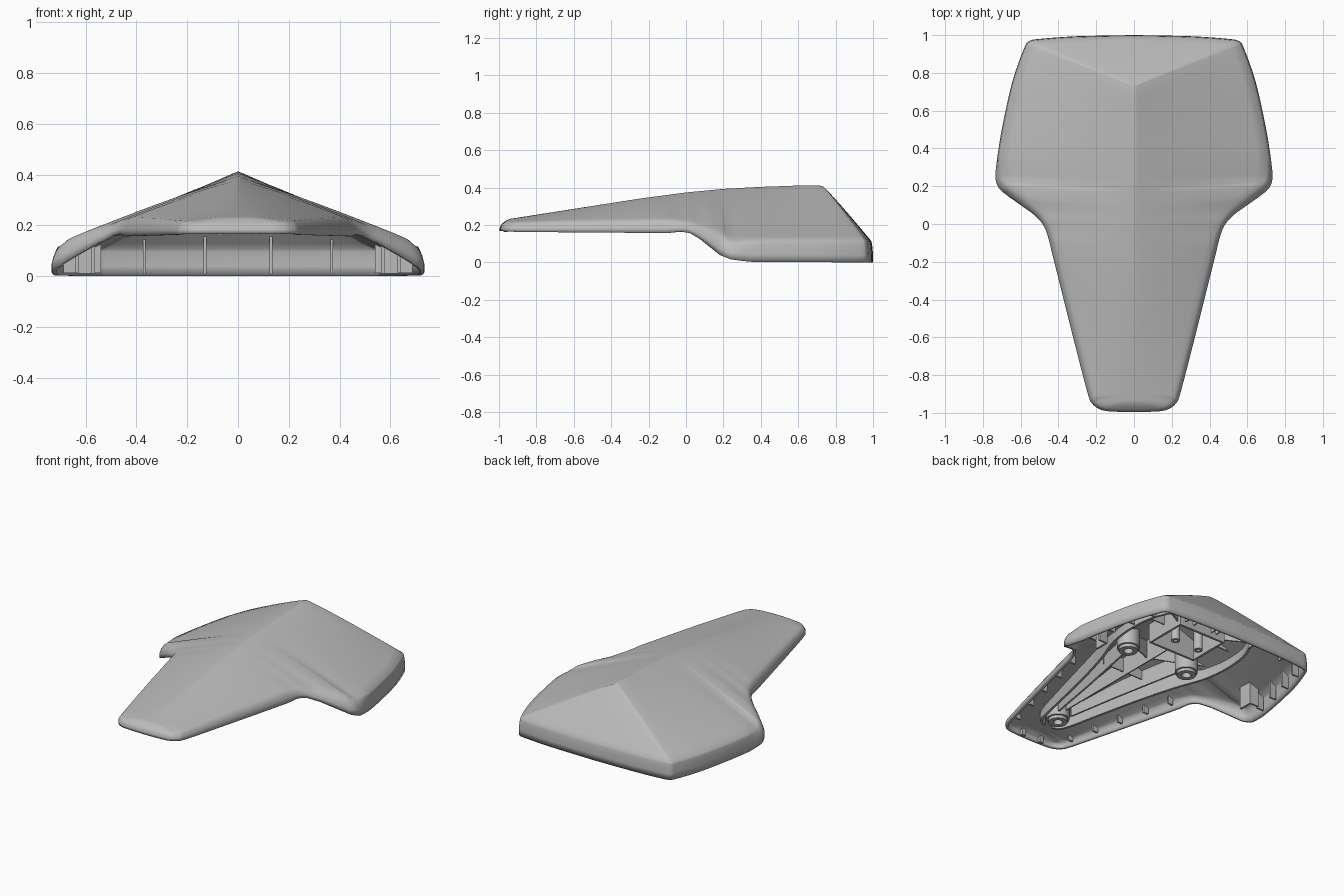
import bpy, bmesh, math
from mathutils import Vector
from mathutils.bvhtree import BVHTree

if "Cube" in bpy.data.objects:
    bpy.data.objects.remove(bpy.data.objects["Cube"])

grey = bpy.data.materials.new("warm_grey")
grey.diffuse_color = (0.5, 0.5, 0.5, 1)
grey.use_nodes = True
grey.node_tree.nodes["Principled BSDF"].inputs["Base Color"].default_value = grey.diffuse_color


def table(pairs, v):
    """Linear lookup in ascending (key, value) pairs."""
    if v <= pairs[0][0]:
        return pairs[0][1]
    for (a, p), (b, q) in zip(pairs, pairs[1:]):
        if v <= b:
            return p + (q - p) * (v - a) / (b - a)
    return pairs[-1][1]


def finish(name, bm, angle=40):
    me = bpy.data.meshes.new(name)
    bm.to_mesh(me)
    ob = bpy.data.objects.new(name, me)
    bpy.context.collection.objects.link(ob)
    me.materials.append(grey)
    bpy.ops.object.select_all(action='DESELECT')
    ob.select_set(True)
    bpy.context.view_layer.objects.active = ob
    bpy.ops.object.shade_smooth_by_angle(angle=math.radians(angle))
    return ob


# Plan outline of the right half, from back centre to front centre
HALF = [(0, 1), (.3, .994), (.5, .98), (.555, .968), (.582, .93), (.645, .75), (.7, .5),
        (.728, .32), (.733, .24), (.715, .19), (.67, .15), (.6, .1), (.525, .045),
        (.478, -.01), (.452, -.08), (.43, -.17), (.34, -.53), (.25, -.88), (.222, -.95),
        (.17, -.985), (.09, -.994), (0, -.996)]
BOTTOM = [(-1, .168), (-.9, .163), (-.1, .157), (-.03, .165), (.02, .157), (.07, .128),
          (.13, .08), (.18, .04), (.24, .016), (.35, .003), (1, 0)]
EDGE = [(-1, .212), (-.9, .218), (-.5, .228), (-.1, .232), (0, .222), (.1, .185),
        (.19, .135), (.25, .118), (.35, .115), (1, .115)]
INSET = [(-1, .018), (-.95, .028), (0, .03), (.1, .045), (.2, .045), (.35, .013), (1, .01)]
SPINE = [(-1, -.93), (-.9, -.88), (-.6, -.6), (.1, .1), (.2, .19), (.5, .42), (.75, .58),
         (.93, .7), (.962, .73)]
RIDGE = [(-.97, .228), (-.8, .255), (-.5, .302), (-.25, .341), (0, .374), (.2, .393),
         (.4, .404), (.6, .411), (.69, .413), (.73, .409)]


def smooth_path(pts, steps):
    out = []
    for i in range(len(pts) - 1):
        a, b, c, d = (Vector(pts[min(max(i + k, 0), len(pts) - 1)]) for k in (-1, 0, 1, 2))
        for s in range(steps):
            t = s / steps
            out.append(b + (c - a) * .5 * t + (a * 2 - b * 5 + c * 4 - d) * .5 * t * t
                       + (b * 3 - a - c * 3 + d) * .5 * t ** 3)
    return out + [Vector(pts[-1])]


half = smooth_path(HALF, 4)
loop = half + [Vector((-p.x, p.y)) for p in reversed(half[1:-1])]
n = len(loop)

# Outer skin: rings running from the ridge line out to the edge and down the band
bm = bmesh.new()
rings = []
stations = []
for i, p in enumerate(loop):
    tan = (loop[(i + 1) % n] - loop[i - 1]).normalized()
    nrm = Vector((-tan.y, tan.x))
    e = p - nrm * table(INSET, p.y) * (1 if nrm.dot(p - Vector((0, .1))) > 0 else -1)
    stations.append((p, e))
for t in (0, .025, .06, .14, .25, .38, .52, .66, .8, .92, 1):
    ring = []
    for p, e in stations:
        sy = table(SPINE, p.y)
        zr, ze = table(RIDGE, sy), table(EDGE, p.y)
        power = table([(-1, 1.9), (-.4, 1.5), (.2, 1.1), (1, 1.07)], p.y)
        xy = Vector((0, sy)).lerp(e, t)
        ring.append(bm.verts.new((xy.x, xy.y, zr + (ze - zr) * t ** power)))
    rings.append(ring)
for out, down in ((.4, .12), (.75, .35), (1, .65), (1, 1)):
    ring = []
    for p, e in stations:
        xy = e.lerp(p, out)
        ze, zb = table(EDGE, p.y), table(BOTTOM, p.y)
        ring.append(bm.verts.new((xy.x, xy.y, ze + (zb - ze) * down)))
    rings.append(ring)
for a, b in zip(rings, rings[1:]):
    for i in range(n):
        j = (i + 1) % n
        bm.faces.new((a[i], a[j], b[j], b[i]))
bmesh.ops.remove_doubles(bm, verts=bm.verts, dist=.0006)
bmesh.ops.recalc_face_normals(bm, faces=bm.faces)
if sum(f.normal.z * f.calc_area() for f in bm.faces) < 0:
    bmesh.ops.reverse_faces(bm, faces=bm.faces)
skin = BVHTree.FromBMesh(bm)
shell = finish("cover_shell", bm, 48)
mod = shell.modifiers.new("thickness", 'SOLIDIFY')
mod.thickness = .018
mod.offset = -1


def roof(x, y, low):
    hit = skin.ray_cast(Vector((x, y, -1)), Vector((0, 0, 1)))[0]
    return max(hit.z - .01, low + .005) if hit else low + .01


def wall(name, pts, thick, low, closed=False):
    """Upright strip that follows a plan path and reaches up to the skin."""
    pts = [Vector(p) for p in pts]
    bm, rows, m = bmesh.new(), [], len(pts)
    for i, p in enumerate(pts):
        q, r = (pts[i - 1], pts[(i + 1) % m]) if closed else (pts[max(i - 1, 0)], pts[min(i + 1, m - 1)])
        d = (r - q).normalized()
        s = Vector((-d.y, d.x)) * thick / 2
        a, b = p + s, p - s
        rows.append([bm.verts.new(v) for v in ((a.x, a.y, low), (b.x, b.y, low),
                                               (b.x, b.y, roof(b.x, b.y, low)),
                                               (a.x, a.y, roof(a.x, a.y, low)))])
    for i in range(m if closed else m - 1):
        a, b = rows[i], rows[(i + 1) % m]
        for k in range(4):
            bm.faces.new((a[k], a[(k + 1) % 4], b[(k + 1) % 4], b[k]))
    if not closed:
        bm.faces.new(rows[0])
        bm.faces.new(rows[-1])
    bmesh.ops.recalc_face_normals(bm, faces=bm.faces)
    finish(name, bm)


def circle(x, y, r, count=24):
    return [(x + r * math.cos(i * math.tau / count), y + r * math.sin(i * math.tau / count))
            for i in range(count)]


# Screw bosses
for x, y in ((0, -.72), (.23, .22), (-.23, .22)):
    wall("screw_boss", circle(x, y, .043), .03, .17, True)
    wall("boss_collar", circle(x, y, .064), .012, .19, True)

# Box frame with two posts between the rear bosses
wall("box_frame", [(-.17, .36), (0, .36), (.17, .36), (.17, .5), (.17, .64), (0, .64),
                   (-.17, .64), (-.17, .5)], .018, .19, True)
for s in (-1, 1):
    wall("box_post", circle(s * .09, .5, .02, 12), .016, .17, True)

    # Curved channel wall and the straight wall inside it
    wall("channel_wall", smooth_path([(s * x, y) for x, y in (
        (.03, -.81), (.09, -.76), (.15, -.5), (.22, -.2), (.29, .05), (.36, .25),
        (.38, .45), (.35, .65), (.24, .8), (0, .86))], 4), .016, .18)
    wall("inner_wall", [(s * .05, -.65), (s * .11, -.3), (s * .2, .16)], .012, .2)

    # Thin stiffening ribs under the roof
    for x0, y0, x1, y1 in ((.17, .5, .37, .5), (.17, .62, .32, .7), (.27, .25, .36, .27),
                           (.07, .64, .07, .84), (.0, -.1, .16, -.1), (.0, .12, .2, .2)):
        pts = [(s * (x0 + (x1 - x0) * k / 4), y0 + (y1 - y0) * k / 4) for k in range(5)]
        wall("roof_rib", pts, .008, .25 if y0 < .6 else .22)

    # Small tabs along the inside of the rim
    for x, y in ((.225, -.85), (.27, -.67), (.315, -.49), (.36, -.3), (.405, -.12)):
        wall("side_tab", [(s * (x - .035), y), (s * x, y)], .012, .175)
    for y, x in ((.4, .69), (.55, .665), (.7, .635), (.85, .59)):
        wall("wing_tab", [(s * (x - .05), y), (s * (x - .003), y)], .012, .012)
    wall("wing_hook", [(s * .57, .33), (s * .57, .42), (s * .63, .42)], .014, .01)
    for x in (.13, .37):
        wall("back_tab", [(s * x, .93), (s * x, .978)], .01, .008)
    wall("front_clip", [(s * .055, -.965), (s * .085, -.965)], .02, .162)
wall("centre_rib", [(0, -.64 + k * .1) for k in range(11)], .008, .22)
